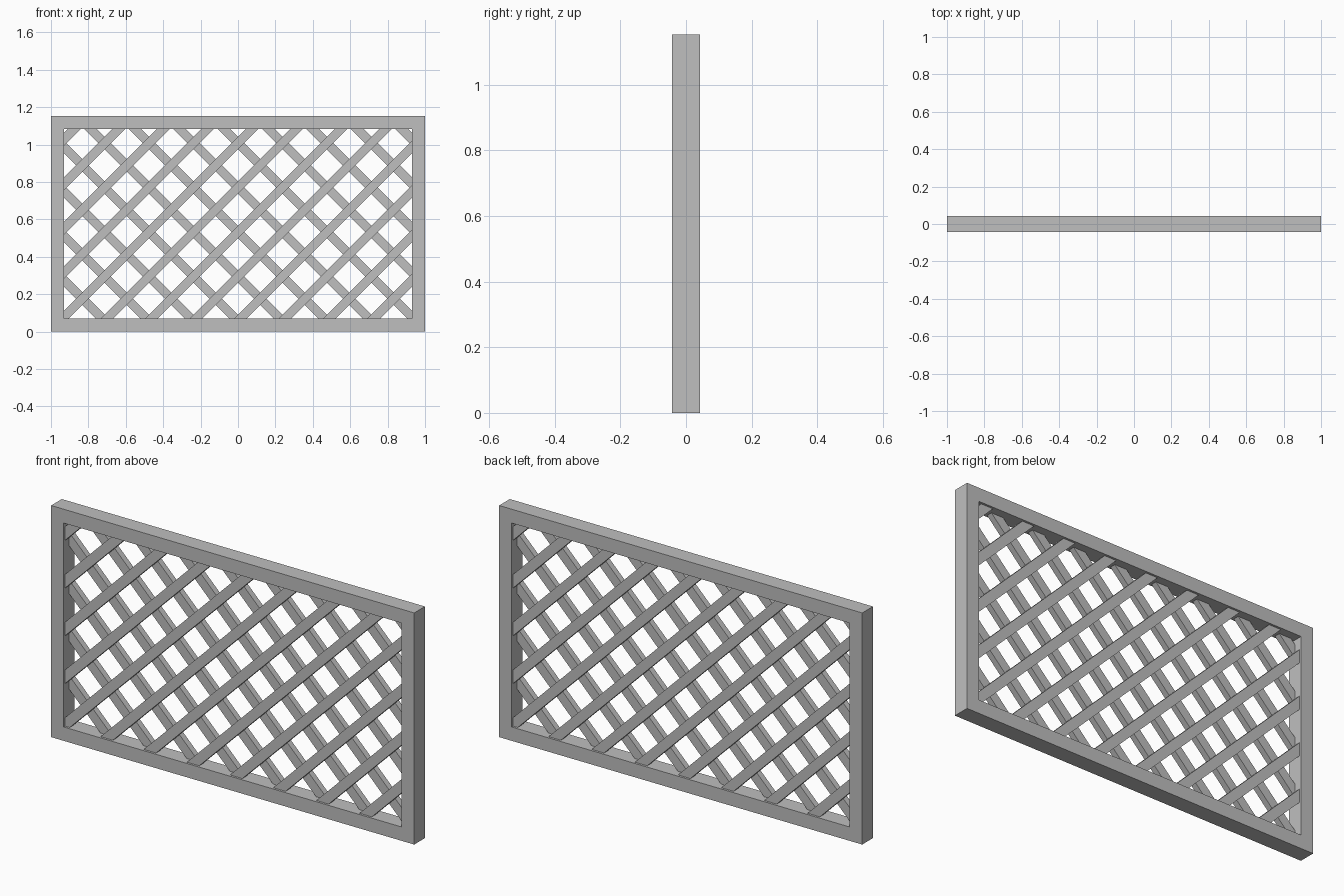
import bpy, bmesh
from mathutils import Vector, Matrix
from math import radians

if "Cube" in bpy.data.objects:
    bpy.data.objects.remove(bpy.data.objects["Cube"])

HX, H, D, B = 1.0, 1.153, 0.042, 0.069   # half width, height, half depth, border
IX, Z0, Z1 = HX - B, B, H - B            # opening
PITCH, WIDTH, THICK = 0.2377, 0.048, 0.03

mat = bpy.data.materials.new("plain grey")
mat.diffuse_color = (0.52, 0.52, 0.52, 1)
mat.use_nodes = True
mat.node_tree.nodes["Principled BSDF"].inputs["Base Color"].default_value = mat.diffuse_color


def finish(name, bm):
    bmesh.ops.recalc_face_normals(bm, faces=bm.faces)
    me = bpy.data.meshes.new(name)
    bm.to_mesh(me)
    bm.free()
    me.materials.append(mat)
    ob = bpy.data.objects.new(name, me)
    bpy.context.collection.objects.link(ob)


# Frame: rectangular ring with depth
bm = bmesh.new()
rings = []
for y in (-D, D):
    for x, lo, hi in ((HX, 0, H), (IX, Z0, Z1)):
        rings.append([bm.verts.new(p) for p in
                      ((-x, y, lo), (x, y, lo), (x, y, hi), (-x, y, hi))])
fo, fi, bo, bi = rings
for a, b in ((fo, fi), (fi, bi), (bi, bo), (bo, fo)):
    for i in range(4):
        j = (i + 1) % 4
        bm.faces.new((a[i], a[j], b[j], b[i]))
finish("frame", bm)


# Slats: diagonal bars trimmed to the opening
def slats(name, side, y):
    bm = bmesh.new()
    zc = (Z0 + Z1) / 2
    for k in range(-4, 8):
        x = side * (-1.008 + k * PITCH + zc)
        m = (Matrix.Translation((x, y, zc))
             @ Matrix.Rotation(radians(-45 * side), 4, 'Y')
             @ Matrix.Diagonal((4, THICK, WIDTH, 1)))
        bmesh.ops.create_cube(bm, size=1, matrix=m)
    for co, no in (((IX, 0, 0), (1, 0, 0)), ((-IX, 0, 0), (-1, 0, 0)),
                   ((0, 0, Z1), (0, 0, 1)), ((0, 0, Z0), (0, 0, -1))):
        bmesh.ops.bisect_plane(bm, geom=bm.verts[:] + bm.edges[:] + bm.faces[:],
                               plane_co=Vector(co), plane_no=Vector(no),
                               clear_outer=True)
    finish(name, bm)


slats("front_slats", 1, -THICK / 2 - 0.001)
slats("back_slats", -1, THICK / 2 + 0.001)
